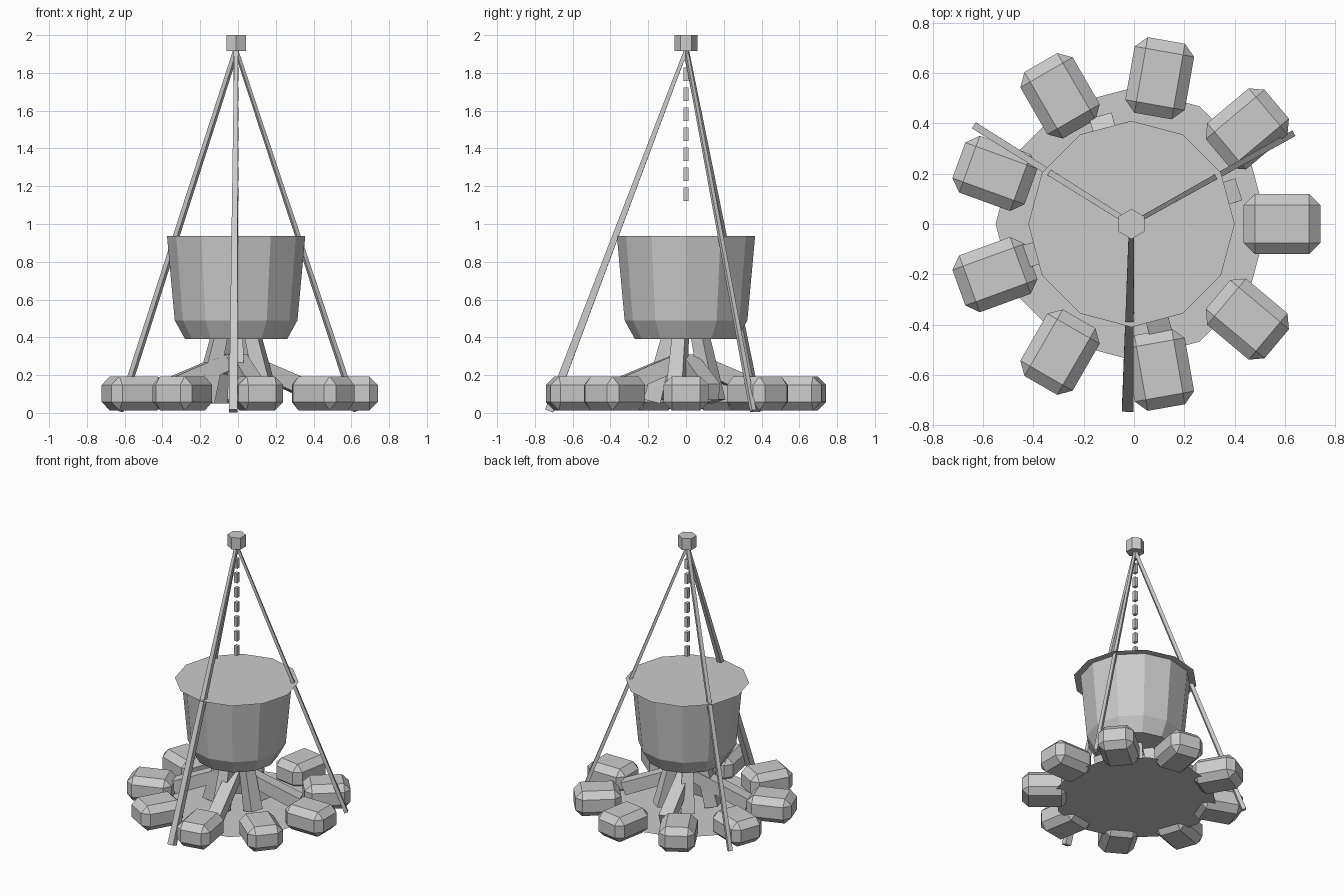
import bpy
import bmesh
import math
from mathutils import Vector, Matrix

if "Cube" in bpy.data.objects:
    bpy.data.objects.remove(bpy.data.objects["Cube"])

CX = -0.01  # axis of pot, tripod and ground disc

grey = bpy.data.materials.new("stone_grey")
grey.diffuse_color = (0.6, 0.6, 0.6, 1)
grey.use_nodes = True
grey.node_tree.nodes["Principled BSDF"].inputs["Base Color"].default_value = grey.diffuse_color


def finish(bm, name):
    bmesh.ops.recalc_face_normals(bm, faces=bm.faces)
    mesh = bpy.data.meshes.new(name)
    bm.to_mesh(mesh)
    bm.free()
    mesh.materials.append(grey)
    ob = bpy.data.objects.new(name, mesh)
    bpy.context.collection.objects.link(ob)
    return ob


def disc(name, radius, z, sides=12):
    bm = bmesh.new()
    bmesh.ops.create_circle(bm, cap_ends=True, radius=radius, segments=sides,
                            matrix=Matrix.Translation((CX, 0, z)))
    return finish(bm, name)


def bar(name, a, b, r1, r2, sides=4):
    """Tapered bar from a to b, one flat side facing up."""
    a, b = Vector(a), Vector(b)
    d = b - a
    bm = bmesh.new()
    m = (Matrix.Translation((a + b) / 2) @ d.to_track_quat('Z', 'Y').to_matrix().to_4x4()
         @ Matrix.Rotation(math.pi / sides, 4, 'Z'))
    bmesh.ops.create_cone(bm, cap_ends=True, segments=sides, radius1=r1, radius2=r2,
                          depth=d.length, matrix=m)
    return finish(bm, name)


def polar(r, deg, z):
    t = math.radians(deg)
    return (CX + r * math.cos(t), r * math.sin(t), z)


# Ring of chamfered fire stones
for i in range(9):
    bm = bmesh.new()
    bmesh.ops.create_cube(bm, size=1, matrix=Matrix.Diagonal((0.305, 0.24, 0.18, 1)))
    bmesh.ops.bevel(bm, geom=bm.edges[:], offset=0.045, segments=1, affect='EDGES')
    bm.transform(Matrix.Rotation(math.radians(40 * i), 4, 'Z')
                 @ Matrix.Translation((0.588, 0, 0.103)))
    finish(bm, "fire_stone")

# Ash bed
disc("ash_bed", 0.54, 0.045)

# Low logs leaning on the centre
for a in (18, 106, 197, 285):
    bar("low_log", polar(0.43, a, 0.11), polar(0.05, a, 0.27), 0.065, 0.06)

# Steep logs reaching up under the pot
for i in range(5):
    a = 54 + 72 * i
    bar("steep_log", polar(0.18, a, 0.06), polar(0.09, a, 0.42), 0.065, 0.05)

# Pot body: stacked rings with a closed base
bm = bmesh.new()
rings = []
for r, z in ((0.27, 0.39), (0.325, 0.49), (0.366, 0.937)):
    rings.append([bm.verts.new(polar(r, 30 * k, z)) for k in range(12)])
bm.faces.new(rings[0])
for lo, hi in zip(rings, rings[1:]):
    for k in range(12):
        n = (k + 1) % 12
        bm.faces.new((lo[k], lo[n], hi[n], hi[k]))
finish(bm, "pot_body")

# Flat lid overhanging the pot
disc("pot_lid", 0.41, 0.94)

# Tripod legs
top = (CX, 0, 1.92)
for foot, r1, r2 in (((-0.025, -0.725, 0.01), 0.032, 0.014),
                     ((-0.625, 0.385, 0.01), 0.02, 0.016),
                     ((0.625, 0.355, 0.01), 0.018, 0.012)):
    bar("tripod_leg", foot, top, r1, r2)

# Hexagonal knob joining the legs
bm = bmesh.new()
bmesh.ops.create_cone(bm, cap_ends=True, segments=6, radius1=0.06, radius2=0.06, depth=0.085,
                      matrix=Matrix.Translation((CX, 0, 1.9575)) @ Matrix.Rotation(math.pi / 6, 4, 'Z'))
# point the hexagon along y
if max(abs(v.co.y) for v in bm.verts) < 0.058:
    bmesh.ops.rotate(bm, verts=bm.verts, cent=(CX, 0, 0), matrix=Matrix.Rotation(math.pi / 6, 3, 'Z'))
finish(bm, "tripod_knob")

# Hanging chain
for i in range(8):
    bm = bmesh.new()
    bmesh.ops.create_cube(bm, size=1, matrix=Matrix.Translation((CX, 0, 1.157 + 0.106 * i))
                          @ Matrix.Diagonal((0.025, 0.028, 0.07, 1)))
    finish(bm, "chain_link")
